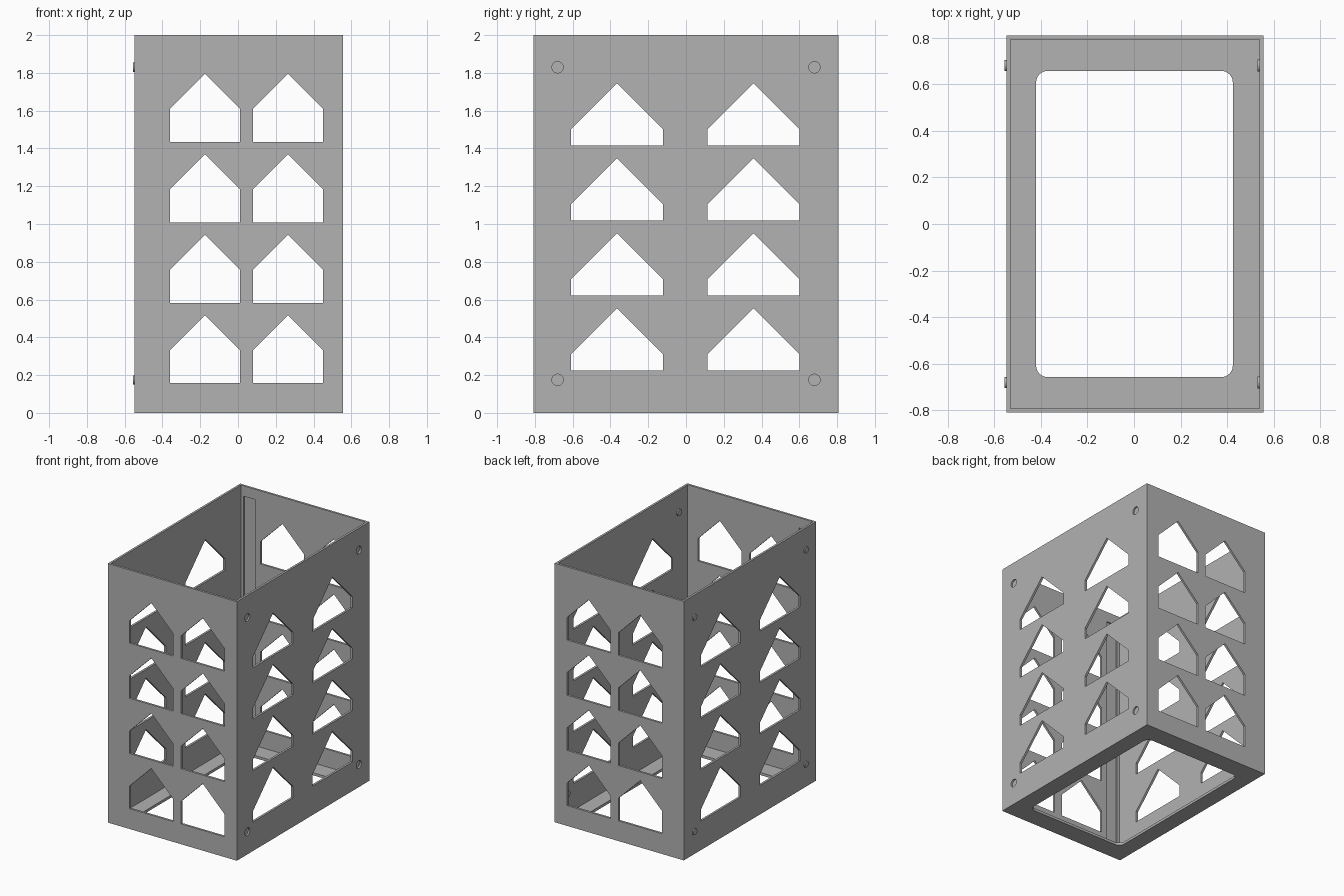
import bpy, bmesh, math
from mathutils import Matrix, Vector

if "Cube" in bpy.data.objects:
    bpy.data.objects.remove(bpy.data.objects["Cube"])

X0, X1, Y, H = -0.547, 0.556, 0.808, 2.0    # body limits
WALL, FLOOR = 0.017, 0.02

grey = bpy.data.materials.new("light grey")
grey.diffuse_color = (0.445, 0.445, 0.445, 1)
grey.use_nodes = True
grey.node_tree.nodes["Principled BSDF"].inputs["Base Color"].default_value = grey.diffuse_color


def finish(name, bm):
    bmesh.ops.recalc_face_normals(bm, faces=bm.faces)
    mesh = bpy.data.meshes.new(name)
    bm.to_mesh(mesh)
    bm.free()
    mesh.materials.append(grey)
    obj = bpy.data.objects.new(name, mesh)
    bpy.context.collection.objects.link(obj)
    return obj


def add_box(bm, lo, hi):
    lo, hi = Vector(lo), Vector(hi)
    size = hi - lo
    m = Matrix.Translation((lo + hi) / 2) @ Matrix.Diagonal((*size, 1))
    bmesh.ops.create_cube(bm, size=1, matrix=m)


def add_prism(bm, points, depth):
    """Extrude a closed loop of 3D points along the depth vector."""
    face = bm.faces.new([bm.verts.new(p) for p in points])
    geom = bmesh.ops.extrude_face_region(bm, geom=[face], use_keep_orig=True)["geom"]
    verts = [v for v in geom if isinstance(v, bmesh.types.BMVert)]
    bmesh.ops.translate(bm, vec=depth, verts=verts)


def add_disc(bm, x_from, x_to, y, z, r):
    ring = [(x_from, y + r * math.cos(a * math.tau / 32), z + r * math.sin(a * math.tau / 32))
            for a in range(32)]
    add_prism(bm, ring, (x_to - x_from, 0, 0))


def gable(u0, u1, base, shoulder, peak):
    """House-shaped window outline."""
    return [(u0, base), (u1, base), (u1, base + shoulder),
            ((u0 + u1) / 2, base + peak), (u0, base + shoulder)]


def cut(obj, name, bm):
    """Subtract a cutter from the object and discard the cutter."""
    cutter = finish(name, bm)
    mod = obj.modifiers.new(name, 'BOOLEAN')
    mod.operation, mod.solver, mod.object = 'DIFFERENCE', 'EXACT', cutter
    bpy.context.view_layer.objects.active = obj
    bpy.ops.object.modifier_apply(modifier=mod.name)
    bpy.data.objects.remove(cutter)


# Outer shell, hollowed from the top
bm = bmesh.new()
add_box(bm, (X0, -Y, 0), (X1, Y, H))
shell = finish("box_shell", bm)
bm = bmesh.new()
add_box(bm, (X0 + WALL, -Y + WALL, FLOOR), (X1 - WALL, Y - WALL, H + 0.1))
cut(shell, "inside_cutter", bm)

# Rounded floor opening
bm = bmesh.new()
hx, hy, r, cx = 0.422, 0.657, 0.05, 0.002
loop = []
for k, (sx, sy) in enumerate([(1, 1), (-1, 1), (-1, -1), (1, -1)]):
    for i in range(9):
        a = (k + i / 8) * math.pi / 2
        loop.append((cx + sx * (hx - r) + r * math.cos(a), sy * (hy - r) + r * math.sin(a), -0.1))
add_prism(bm, loop, (0, 0, 0.2))
cut(shell, "floor_opening_cutter", bm)

# Windows through front and back
bm = bmesh.new()
for u0, u1 in [(-0.36, 0.01), (0.08, 0.45)]:
    for row in range(4):
        outline = gable(u0, u1, 0.157 + 0.426 * row, 0.175, 0.36)
        add_prism(bm, [(u, -1, z) for u, z in outline], (0, 2, 0))
cut(shell, "front_back_window_cutter", bm)

# Windows through both sides
bm = bmesh.new()
for u0, u1 in [(-0.608, -0.122), (0.115, 0.601)]:
    for row in range(4):
        outline = gable(u0, u1, 0.224 + 0.397 * row, 0.087, 0.33)
        add_prism(bm, [(-1, u, z) for u, z in outline], (2, 0, 0))
cut(shell, "side_window_cutter", bm)

# Shallow upright slots inside the front and back walls, near the left side
bm = bmesh.new()
for s in (-1, 1):
    ys = sorted([s * (Y - WALL - 0.02), s * (Y - 0.007)])
    add_box(bm, (-0.505, ys[0], 0.08), (-0.41, ys[1], 1.92))
cut(shell, "slot_cutter", bm)

# Round sockets in the right wall
spots = [(y, z) for y in (-0.68, 0.68) for z in (0.175, 1.83)]
bm = bmesh.new()
for y, z in spots:
    add_disc(bm, X1 - 0.012, X1 + 0.05, y, z, 0.03)
cut(shell, "socket_cutter", bm)

# Socket backs on the inside and matching pegs on the left wall
bm = bmesh.new()
for y, z in spots:
    add_disc(bm, X1 - WALL - 0.01, X1 - WALL + 0.002, y, z, 0.026)
finish("socket_backs", bm)
bm = bmesh.new()
for y, z in spots:
    add_disc(bm, -0.556, X0 + 0.004, y, z, 0.024)
finish("pegs", bm)
